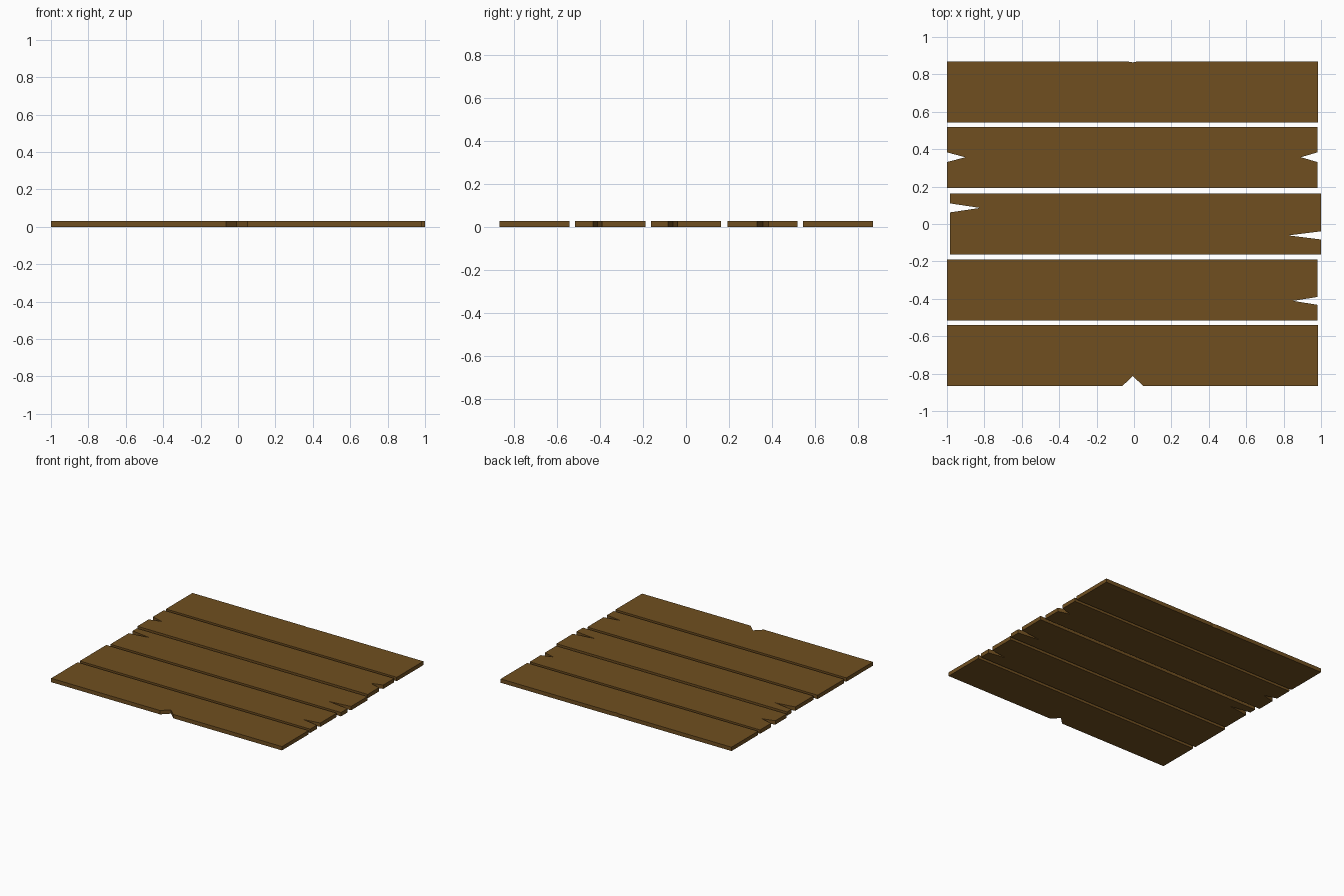
import bpy, bmesh

if "Cube" in bpy.data.objects:
    bpy.data.objects.remove(bpy.data.objects["Cube"])

THICK = 0.03

# One flat wood colour
wood = bpy.data.materials.new("brown wood")
wood.diffuse_color = (0.162, 0.078, 0.0145, 1)
wood.use_nodes = True
wood.node_tree.nodes["Principled BSDF"].inputs["Base Color"].default_value = wood.diffuse_color


def board(name, x0, x1, y0, y1, front=(), right=(), back=(), left=()):
    """Flat plank whose edges may carry V notches (three points each, counter-clockwise)."""
    outline = [(x0, y0), *front, (x1, y0), *right, (x1, y1), *back, (x0, y1), *left]
    bm = bmesh.new()
    base = bm.faces.new([bm.verts.new((x, y, 0)) for x, y in outline])
    top = bmesh.ops.extrude_face_region(bm, geom=[base])["geom"]
    bmesh.ops.translate(bm, vec=(0, 0, THICK),
                        verts=[v for v in top if isinstance(v, bmesh.types.BMVert)])
    bmesh.ops.recalc_face_normals(bm, faces=bm.faces)
    mesh = bpy.data.meshes.new(name)
    bm.to_mesh(mesh)
    bm.free()
    mesh.materials.append(wood)
    obj = bpy.data.objects.new(name, mesh)
    bpy.context.collection.objects.link(obj)


def end_split(x, tip_x, y, half):
    """Split in a board end; runs upward on the right end, downward on the left."""
    s = half if x > 0 else -half
    return [(x, y - s), (tip_x, y), (x, y + s)]


# Planks from front to back
board("front_board", -1, 0.985, -0.867, -0.541,
      front=[(-0.063, -0.867), (-0.007, -0.813), (0.051, -0.867)])
board("second_board", -1, 0.981, -0.515, -0.189,
      right=end_split(0.981, 0.85, -0.411, 0.021))
board("middle_board", -0.983, 1, -0.163, 0.163,
      right=end_split(1, 0.825, -0.061, 0.022),
      left=end_split(-0.983, -0.823, 0.086, 0.024))
board("fourth_board", -1, 0.981, 0.192, 0.518,
      right=end_split(0.981, 0.892, 0.357, 0.026),
      left=end_split(-1, -0.902, 0.357, 0.026))
board("back_board", -1, 0.985, 0.543, 0.869,
      back=[(0.02, 0.869), (-0.007, 0.864), (-0.034, 0.869)])
